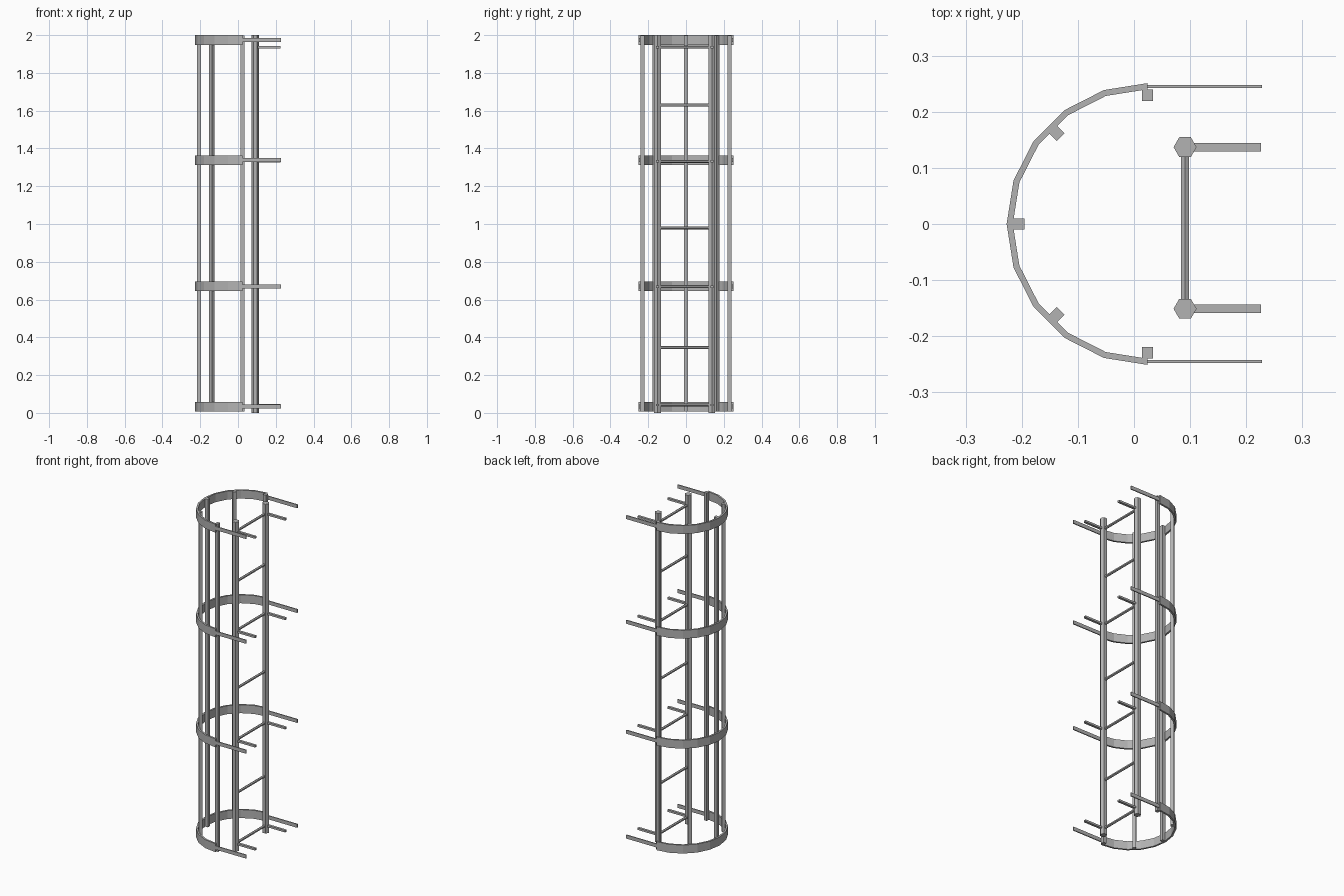
import bpy
import bmesh
from math import sin, cos, pi, radians
from mathutils import Vector, Matrix

cube = bpy.data.objects.get("Cube")
if cube:
    bpy.data.objects.remove(cube, do_unlink=True)

steel = bpy.data.materials.new("grey steel")
steel.use_nodes = True
GREY = (0.45, 0.45, 0.45, 1)
steel.diffuse_color = GREY
steel.node_tree.nodes["Principled BSDF"].inputs["Base Color"].default_value = GREY

# Centre and radius of the safety cage; heights of its hoops and of the rungs
CAGE_X, CAGE_R, WALL_X = 0.024, 0.251, 0.226
HOOPS = [0.033, 0.67, 1.338, 1.974]
RUNGS = [0.042, 0.345, 0.668, 0.98, 1.332, 1.63, 1.936]
RAIL_X, RAIL_YS = 0.091, {"left": 0.137, "right": -0.151}


def finish(name, bm):
    bmesh.ops.recalc_face_normals(bm, faces=bm.faces)
    mesh = bpy.data.meshes.new(name)
    bm.to_mesh(mesh)
    bm.free()
    mesh.materials.append(steel)
    obj = bpy.data.objects.new(name, mesh)
    bpy.context.collection.objects.link(obj)
    return obj


def box(name, centre, size, turn=0):
    bm = bmesh.new()
    matrix = (Matrix.Translation(centre) @ Matrix.Rotation(turn, 4, "Z")
              @ Matrix.Diagonal((*size, 1)))
    bmesh.ops.create_cube(bm, size=1, matrix=matrix)
    return finish(name, bm)


def hex_bar(name, start, end, radius):
    start, end = Vector(start), Vector(end)
    axis = end - start
    bm = bmesh.new()
    matrix = (Matrix.Translation((start + end) / 2)
              @ axis.to_track_quat("Z", "Y").to_matrix().to_4x4())
    bmesh.ops.create_cone(bm, cap_ends=True, segments=6, radius1=radius,
                          radius2=radius, depth=axis.length, matrix=matrix)
    # Corners of upright bars point along x
    if abs(axis.z) > 0 and max(v.co.x for v in bm.verts) - start.x < radius * 0.95:
        bmesh.ops.rotate(bm, verts=bm.verts, cent=start,
                         matrix=Matrix.Rotation(pi / 6, 3, "Z"))
    return finish(name, bm)


def hoop(name, z, height=0.051, thickness=0.011):
    # Half ring of ten flat segments
    bm = bmesh.new()
    rings = []
    for i in range(11):
        a = radians(90 + 18 * i)
        rings.append([bm.verts.new((CAGE_X + r * cos(a), r * sin(a), z + dz))
                      for r, dz in ((CAGE_R, -height / 2), (CAGE_R, height / 2),
                                    (CAGE_R - thickness, height / 2),
                                    (CAGE_R - thickness, -height / 2))])
    for a, b in zip(rings, rings[1:]):
        for k in range(4):
            n = (k + 1) % 4
            bm.faces.new((a[k], a[n], b[n], b[k]))
    bm.faces.new(rings[0])
    bm.faces.new(rings[-1])
    return finish(name, bm)


# Ladder rails
for side, y in RAIL_YS.items():
    hex_bar(f"rail_{side}", (RAIL_X, y, 0), (RAIL_X, y, 2), 0.0205)

# Rungs, with wall brackets on every second one
for i, z in enumerate(RUNGS):
    hex_bar(f"rung_{i + 1}", (RAIL_X, RAIL_YS["right"], z),
            (RAIL_X, RAIL_YS["left"], z), 0.008)
    if i % 2 == 0:
        for side, y in RAIL_YS.items():
            box(f"wall_bracket_{side}_{i // 2 + 1}",
                ((RAIL_X + WALL_X) / 2, y, z), (WALL_X - RAIL_X, 0.015, 0.012))

# Cage hoops and the straps that tie them to the wall
for i, z in enumerate(HOOPS):
    hoop(f"cage_hoop_{i + 1}", z)
    for side, sign in (("left", 1), ("right", -1)):
        box(f"wall_strap_{side}_{i + 1}",
            ((CAGE_X + WALL_X) / 2, sign * 0.245, z),
            (WALL_X - CAGE_X + 0.004, 0.006, 0.022))

# Upright cage slats inside the hoops
for i in range(5):
    a = radians(90 + 45 * i)
    r = 0.2295
    box(f"cage_slat_{i + 1}", (CAGE_X + r * cos(a), r * sin(a), 1.0035),
        (0.021, 0.02, 1.991), a)
